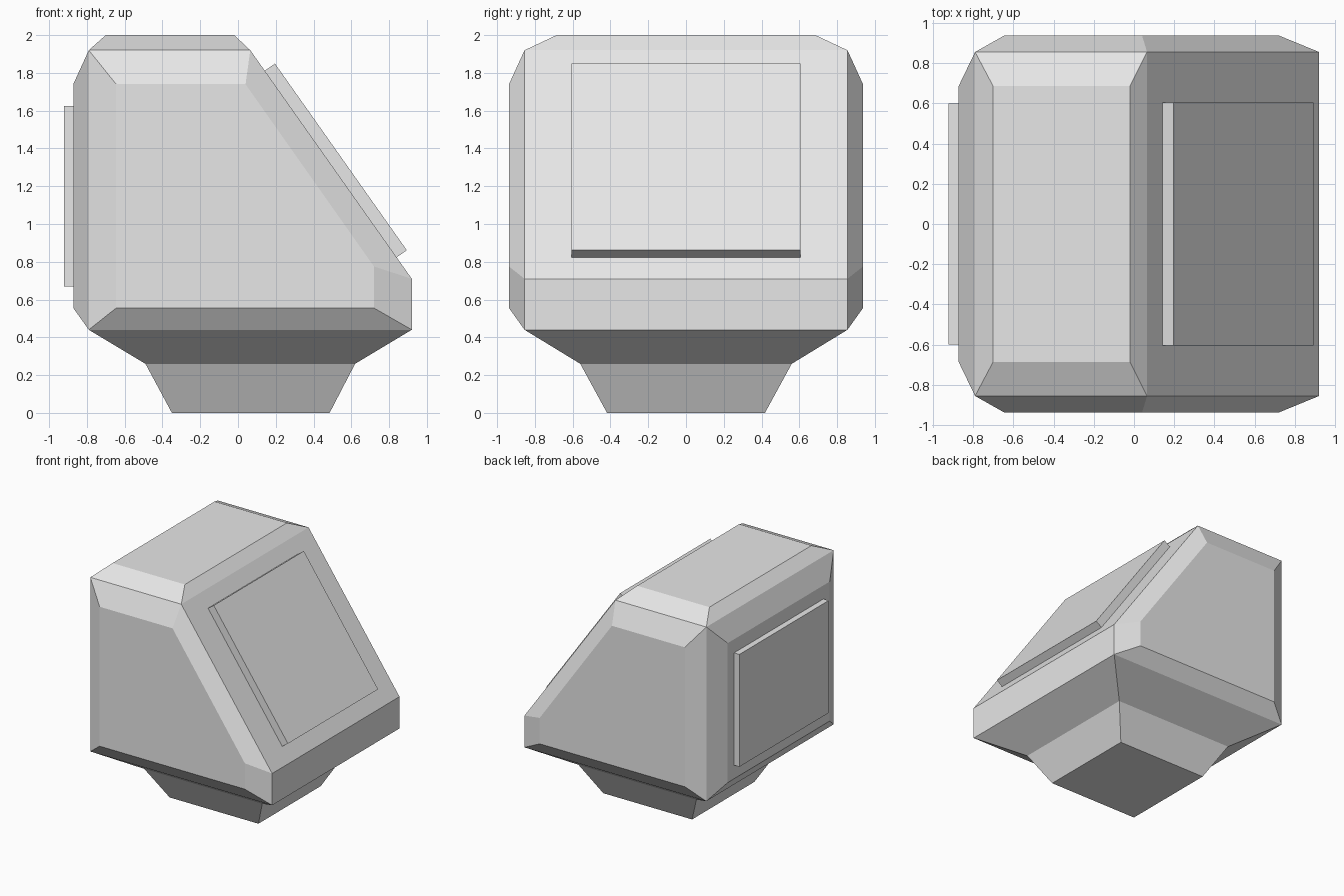
import bpy
import bmesh
from mathutils import Vector

if "Cube" in bpy.data.objects:
    bpy.data.objects.remove(bpy.data.objects["Cube"], do_unlink=True)

grey = bpy.data.materials.new("light_grey")
grey.use_nodes = True
grey.diffuse_color = (0.8, 0.8, 0.8, 1)
grey.node_tree.nodes["Principled BSDF"].inputs["Base Color"].default_value = (0.8, 0.8, 0.8, 1)


def add_object(name, bm):
    bmesh.ops.remove_doubles(bm, verts=bm.verts, dist=0.0005)
    bmesh.ops.recalc_face_normals(bm, faces=bm.faces)
    mesh = bpy.data.meshes.new(name)
    bm.to_mesh(mesh)
    bm.free()
    mesh.materials.append(grey)
    obj = bpy.data.objects.new(name, mesh)
    bpy.context.collection.objects.link(obj)
    return obj


def loft(bm, rings, cap_start=True, cap_end=True):
    """Join successive rings of points with quads, capping the ends."""
    loops = [[bm.verts.new(p) for p in ring] for ring in rings]
    for a, b in zip(loops, loops[1:]):
        for i in range(len(a)):
            j = (i + 1) % len(a)
            bm.faces.new((a[i], a[j], b[j], b[i]))
    if cap_start:
        bm.faces.new(loops[0])
    if cap_end:
        bm.faces.new(loops[-1])


def rect_z(x0, x1, y, z):
    return [(x0, -y, z), (x1, -y, z), (x1, y, z), (x0, y, z)]


def rect_x(x, y, z0, z1):
    return [(x, -y, z0), (x, y, z0), (x, y, z1), (x, -y, z1)]


def at_y(profile, y):
    return [(x, y, z) for x, z in profile]


# Housing: wedge profile with raised, chamfered sides, top and back
BACK, FRONT, LOW, HIGH, HALF = -0.79, 0.92, 0.44, 1.92, 0.855
outer = [(BACK, LOW), (FRONT, LOW), (FRONT, 0.71), (0.065, HIGH), (BACK, HIGH)]
inner = [(-0.645, 0.555), (0.72, 0.555), (0.72, 0.775), (0.04, 1.74), (-0.645, 1.74)]
bm = bmesh.new()
for side in (-1, 1):
    loft(bm, [at_y(outer, side * HALF), at_y(inner, side * 0.937)], cap_start=False)
loft(bm, [rect_z(BACK, 0.065, HALF, HIGH), rect_z(-0.70, -0.02, 0.685, 2.0)], cap_start=False)
loft(bm, [rect_x(BACK, HALF, LOW, HIGH), rect_x(-0.872, 0.685, 0.555, 1.74)], cap_start=False)
# Flat front lip and sloping front
for (xa, za), (xb, zb) in zip(outer[1:3], outer[2:4]):
    bm.faces.new([bm.verts.new(p) for p in
                  ((xa, -HALF, za), (xa, HALF, za), (xb, HALF, zb), (xb, -HALF, zb))])
# Tapered pedestal under the housing
loft(bm, [rect_z(BACK, FRONT, HALF, LOW), rect_z(-0.49, 0.62, 0.56, 0.26),
          rect_z(-0.35, 0.485, 0.418, 0)], cap_start=False)
add_object("housing", bm)

# Screen plate lying on the slope
top, bottom = Vector((0.14, 1.81)), Vector((0.838, 0.822))
along = (bottom - top).normalized()
lift = Vector((-along.y, along.x)) * 0.068
profile = [top, bottom, bottom + lift, top + lift]
bm = bmesh.new()
loft(bm, [at_y(profile, -0.605), at_y(profile, 0.605)])
add_object("screen", bm)

# Rear cover plate
bm = bmesh.new()
loft(bm, [rect_x(-0.87, 0.6, 0.67, 1.625), rect_x(-0.922, 0.6, 0.67, 1.625)])
add_object("rear_cover", bm)
